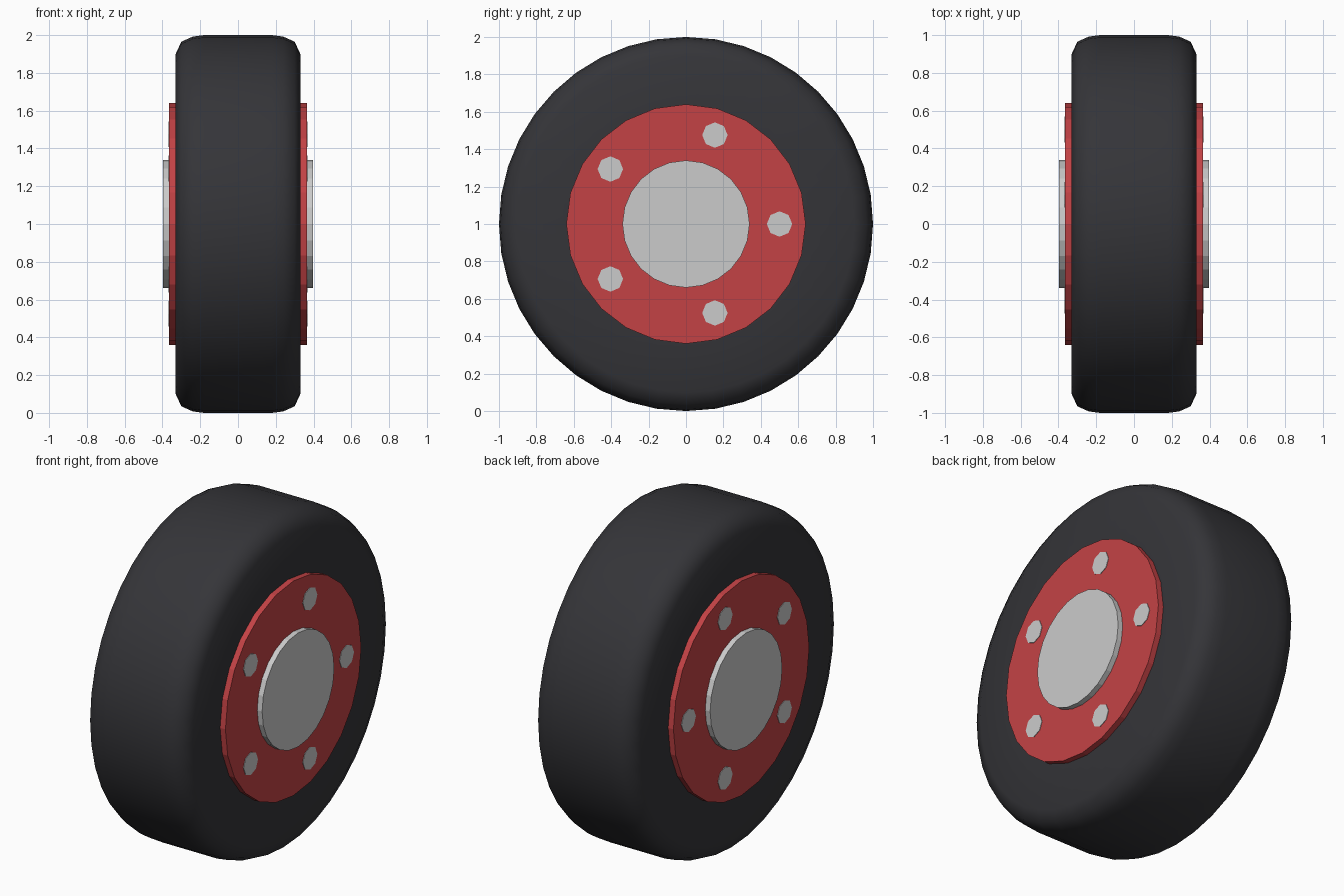
import bpy, bmesh
from math import pi, sin, cos, radians

if "Cube" in bpy.data.objects:
    bpy.data.objects.remove(bpy.data.objects["Cube"])


def material(name, rgb):
    m = bpy.data.materials.new(name)
    m.diffuse_color = (*rgb, 1)
    m.use_nodes = True
    m.node_tree.nodes["Principled BSDF"].inputs["Base Color"].default_value = m.diffuse_color
    return m


RUBBER = material("rubber", (0.035, 0.035, 0.04))
RED = material("red_paint", (0.55, 0.055, 0.06))
AXLE_Z = 1.0


def disc(name, radius, half_width, sides, y=0.0, z=AXLE_Z, mat=None):
    """Cylinder along the x axle, passing through both faces of the wheel."""
    bpy.ops.mesh.primitive_cylinder_add(vertices=sides, radius=radius, depth=2 * half_width,
                                        location=(0, y, z), rotation=(0, pi / 2, 0))
    ob = bpy.context.object
    ob.name = name
    if mat:
        ob.data.materials.append(mat)
    return ob


def lathe(name, profile, sides, mat):
    """Closed (x, radius) profile revolved around the axle."""
    bm = bmesh.new()
    rings = []
    for i in range(sides):
        a = 2 * pi * i / sides
        rings.append([bm.verts.new((x, r * sin(a), r * cos(a))) for x, r in profile])
    n = len(profile)
    for i in range(sides):
        p, q = rings[i], rings[(i + 1) % sides]
        for j in range(n):
            k = (j + 1) % n
            bm.faces.new((p[j], p[k], q[k], q[j]))
    bmesh.ops.recalc_face_normals(bm, faces=bm.faces)
    mesh = bpy.data.meshes.new(name)
    bm.to_mesh(mesh)
    bm.free()
    ob = bpy.data.objects.new(name, mesh)
    ob.location.z = AXLE_Z
    bpy.context.collection.objects.link(ob)
    mesh.materials.append(mat)
    bpy.ops.object.select_all(action='DESELECT')
    ob.select_set(True)
    bpy.context.view_layer.objects.active = ob
    bpy.ops.object.shade_smooth_by_angle(angle=radians(50))
    return ob


# Tyre: flat sidewalls, rounded shoulders, flat tread
half = [(0.33, 0.55), (0.33, 0.90), (0.30, 0.965), (0.24, 0.992), (0.18, 1.0)]
lathe("tyre", half + [(-x, r) for x, r in reversed(half)], 40, RUBBER)

# Red rim and grey hub, visible on both sides
disc("rim", 0.64, 0.365, 24, mat=RED)
disc("hub", 0.34, 0.397, 24)

# Five wheel bolts, almost flush with the rim
for i in range(5):
    a = 2 * pi * i / 5
    disc(f"bolt_{i + 1}", 0.068, 0.368, 8, 0.5 * cos(a), AXLE_Z + 0.5 * sin(a))
